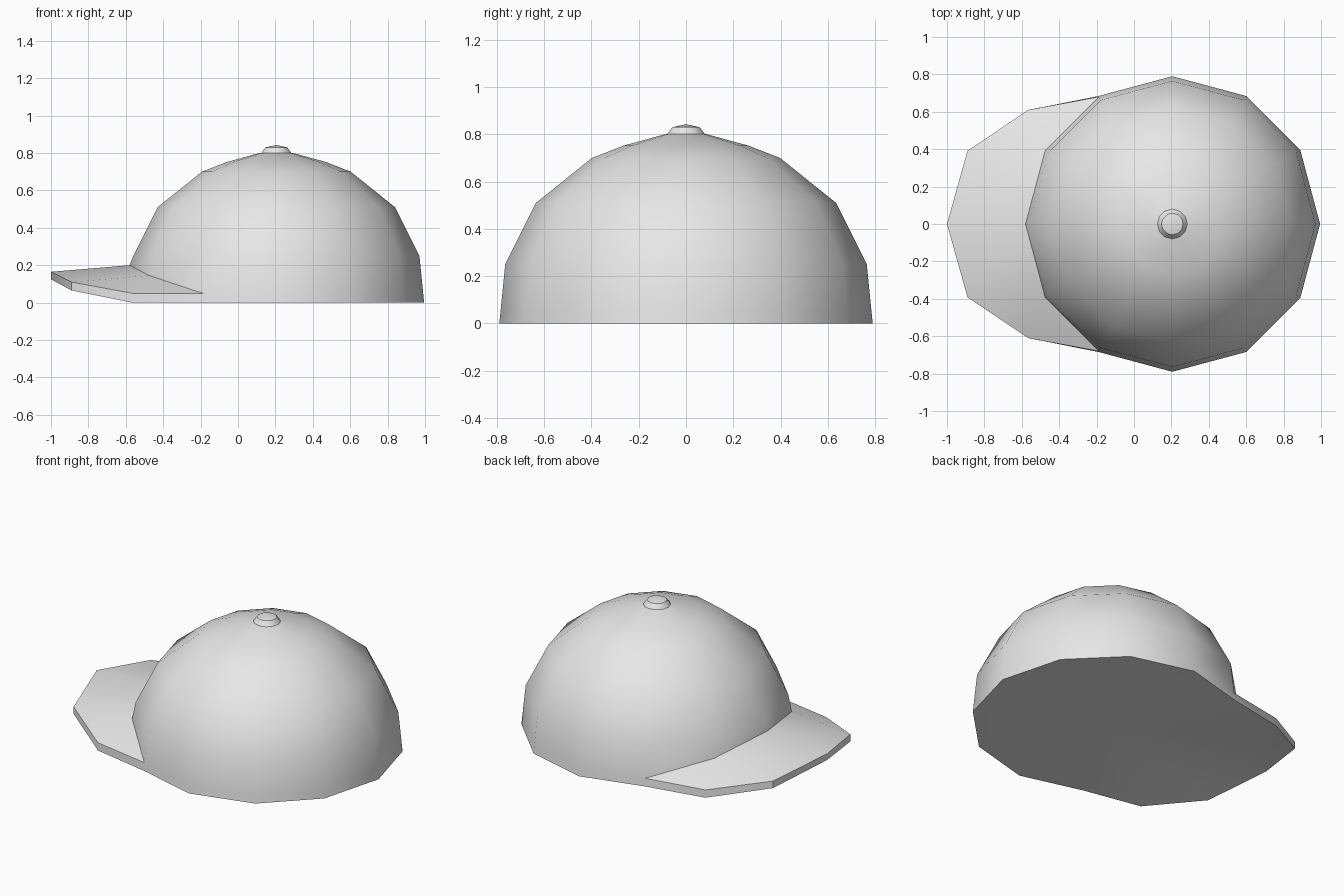
import bpy, bmesh, math

if "Cube" in bpy.data.objects:
    bpy.data.objects.remove(bpy.data.objects["Cube"])

CX, N = 0.205, 12          # crown axis and number of sides

fabric = bpy.data.materials.new("light_grey_fabric")
fabric.diffuse_color = (0.8, 0.8, 0.8, 1)
fabric.use_nodes = True
fabric.node_tree.nodes["Principled BSDF"].inputs["Base Color"].default_value = fabric.diffuse_color


def ring(bm, r, heights):
    """Twelve vertices round the crown axis; heights is one value or one per side."""
    hs = heights if isinstance(heights, list) else [heights] * N
    return [bm.verts.new((CX + r * math.cos(math.tau * i / N),
                          r * math.sin(math.tau * i / N), hs[i])) for i in range(N)]


def bridge(bm, a, b, skip=()):
    for i in range(N):
        if i not in skip:
            j = (i + 1) % N
            bm.faces.new((a[i], a[j], b[j], b[i]))


def fan(bm, loop, centre):
    c = bm.verts.new(centre)
    for a, b in zip(loop, loop[1:] + loop[:1]):
        bm.faces.new((a, b, c))


def finish(bm, name):
    bmesh.ops.delete(bm, geom=[v for v in bm.verts if not v.link_faces], context='VERTS')
    bmesh.ops.recalc_face_normals(bm, faces=bm.faces[:])
    me = bpy.data.meshes.new(name)
    bm.to_mesh(me)
    bm.free()
    me.materials.append(fabric)
    ob = bpy.data.objects.new(name, me)
    bpy.context.collection.objects.link(ob)
    bpy.ops.object.select_all(action='DESELECT')
    ob.select_set(True)
    bpy.context.view_layer.objects.active = ob
    bpy.ops.object.shade_smooth_by_angle(angle=math.radians(38))


# crown: twelve-sided dome whose lower seam rises where the brim joins
bm = bmesh.new()
seam_z = [0.05] * N
seam_z[5] = seam_z[7] = 0.145
seam_z[6] = 0.2
base = ring(bm, 0.79, 0.0)
seam = ring(bm, 0.785, seam_z)
bridge(bm, base, seam, skip=(4, 5, 6, 7))
prev = seam
for r, z in [(0.765, 0.25), (0.635, 0.51), (0.398, 0.70), (0.265, 0.752), (0.09, 0.80)]:
    nxt = ring(bm, r, z)
    bridge(bm, prev, nxt)
    prev = nxt
fan(bm, prev, (CX, 0, 0.81))

# brim: outer edge, mirrored across y
half = [(-0.565, 0.61, 0.05, 0.0), (-0.89, 0.392, 0.11, 0.065)]
edge = half + [(-1.0, 0.0, 0.165, 0.125)] + [(x, -y, t, b) for x, y, t, b in reversed(half)]
top = [bm.verts.new((x, y, t)) for x, y, t, b in edge]
low = [bm.verts.new((x, y, b)) for x, y, t, b in edge]
s = seam[4:9]
for f in [(s[0], top[0], s[1]), (top[0], top[1], s[1]), (s[1], top[1], top[2], s[2]),
          (s[2], top[2], top[3], s[3]), (s[3], top[3], top[4]), (s[3], top[4], s[4])]:
    bm.faces.new(f)
upper = [s[0]] + top + [s[4]]
lower = [base[4]] + low + [base[8]]
for i in range(len(upper) - 1):
    bm.faces.new((upper[i], lower[i], lower[i + 1], upper[i + 1]))

# closed underside of crown and brim
fan(bm, base[:5] + low + base[8:], (CX, 0, 0))
finish(bm, "crown_and_brim")

# top button
bm = bmesh.new()
b0, b1 = ring(bm, 0.083, 0.797), ring(bm, 0.058, 0.83)
bridge(bm, b0, b1)
fan(bm, b1, (CX, 0, 0.843))
fan(bm, b0, (CX, 0, 0.797))
finish(bm, "top_button")
